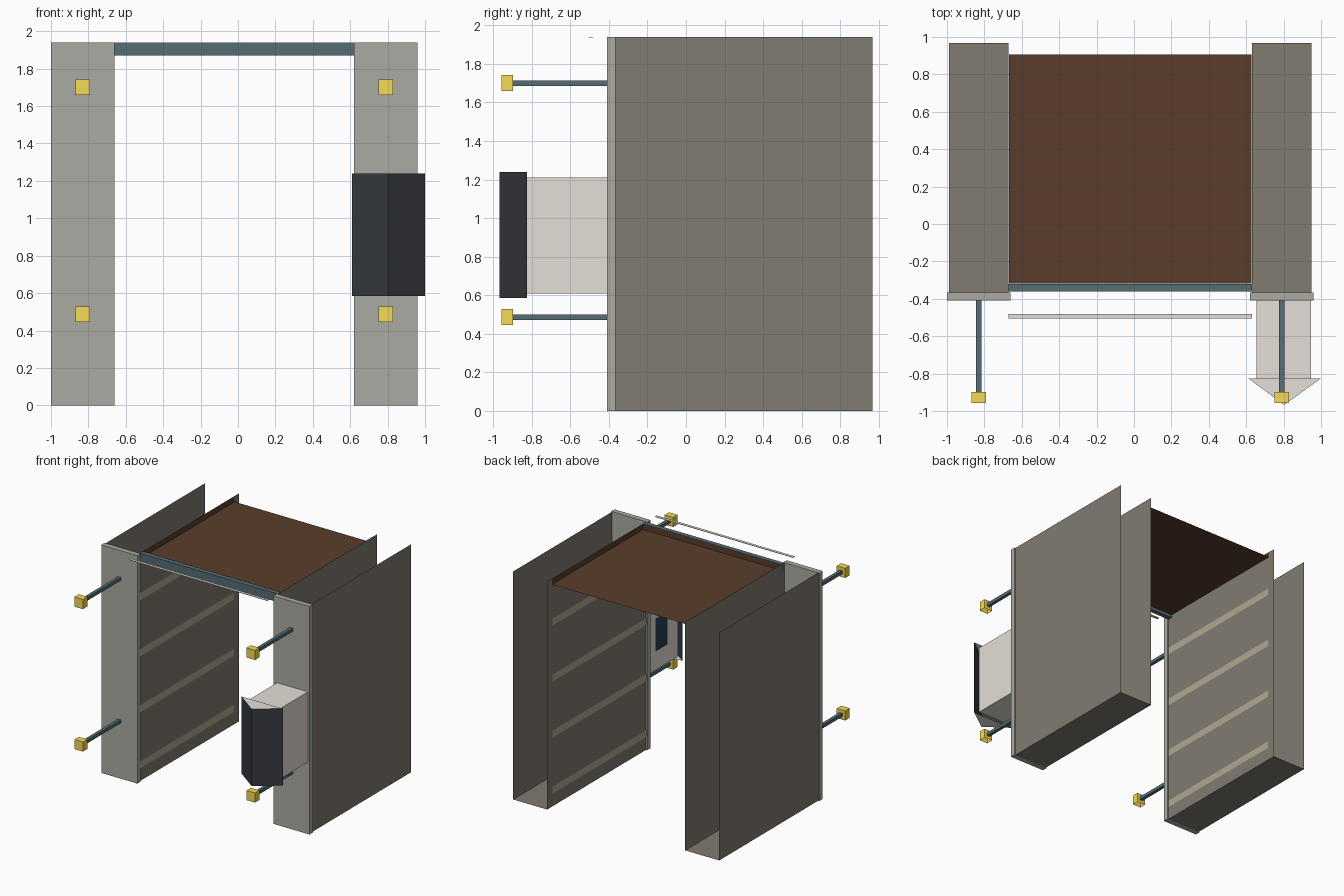
import bpy

if "Cube" in bpy.data.objects:
    bpy.data.objects.remove(bpy.data.objects["Cube"])

CX = -0.02      # mirror plane of the frame
TOP = 1.94


def mat(name, r, g, b):
    m = bpy.data.materials.new(name)
    m.diffuse_color = (r, g, b, 1)
    m.use_nodes = True
    m.node_tree.nodes["Principled BSDF"].inputs["Base Color"].default_value = m.diffuse_color
    return m


WALL = mat("wall_grey", 0.22, 0.20, 0.165)
PANEL = mat("panel_grey", 0.41, 0.41, 0.37)
BROWN = mat("brown", 0.10, 0.047, 0.024)
STEEL = mat("blue_steel", 0.093, 0.153, 0.178)
LIGHT = mat("light_grey", 0.78, 0.745, 0.68)
DARK = mat("dark_plate", 0.037, 0.042, 0.05)
YELLOW = mat("yellow", 0.92, 0.70, 0.09)
BLUE = mat("dark_blue", 0.02, 0.05, 0.09)
RAIL = mat("rail_beige", 0.43, 0.39, 0.28)

# corner order: index = x + 2*y + 4*z
SIDES = {"x-": (0, 4, 6, 2), "x+": (1, 3, 7, 5), "y-": (0, 1, 5, 4),
         "y+": (2, 6, 7, 3), "z-": (0, 2, 3, 1), "z+": (4, 5, 7, 6)}


def mesh(name, verts, faces, *mats):
    me = bpy.data.meshes.new(name)
    me.from_pydata(verts, [], faces)
    for m in mats:
        me.materials.append(m)
    ob = bpy.data.objects.new(name, me)
    bpy.context.collection.objects.link(ob)
    return ob


def box(name, x, y, z, m, skip=()):
    """Box from (min, max) ranges, leaving out the listed sides."""
    v = [(a, b, c) for c in z for b in y for a in x]
    return mesh(name, v, [f for k, f in SIDES.items() if k not in skip], m)


def span(a, b, s):
    """Range at distances a..b from the mirror plane on side s."""
    return tuple(sorted((CX + s * a, CX + s * b)))


for s, side in ((-1, "left"), (1, "right")):
    # hollow pillar, open at the top, front and back
    box(side + "_pillar_walls", span(0.65, 0.97, s), (-0.365, 0.967), (0, TOP),
        WALL, ("y-", "y+", "z+"))
    box(side + "_front_panel", span(0.64, 0.98, s), (-0.41, -0.365), (0, TOP), PANEL)
    # flat rails along the inner wall
    for i in range(4):
        z = 0.11 + 0.477 * i
        hidden = "x-" if s < 0 else "x+"
        box(f"{side}_rail_{i + 1}", span(0.646, 0.649, s), (-0.36, 0.90),
            (z, z + 0.06), RAIL, (hidden, "y-", "y+", "z-", "z+"))
    # rods with square bumpers
    for z, level in ((0.487, "lower"), (1.70, "upper")):
        box(f"{side}_{level}_rod", span(0.796, 0.824, s), (-0.93, -0.41),
            (z - 0.014, z + 0.014), STEEL)
        box(f"{side}_{level}_bumper", span(0.77, 0.85, s), (-0.957, -0.898),
            (z - 0.041, z + 0.041), YELLOW, ("z-",))

# roof tray, lintel and the thin strip in front
INNER = span(0.65, -0.65, 1)
box("roof_tray", span(0.647, -0.647, 1), (-0.319, 0.907), (1.893, TOP - 0.001),
    BROWN, ("z+", "y+"))
box("lintel", INNER, (-0.362, -0.322), (1.87, TOP), STEEL)
box("front_strip", INNER, (-0.506, -0.482), (TOP - 0.004, TOP), LIGHT)

# control housing with a side screen and a wedge-shaped nose
box("control_housing", (0.655, 0.945), (-0.83, -0.41), (0.61, 1.21), LIGHT, ("y+",))
box("side_screen", (0.652, 0.654), (-0.68, -0.52), (0.77, 1.05), BLUE,
    ("x+", "y-", "y+", "z-", "z+"))
tri = [(0.61, -0.825), (0.803, -0.967), (1.0, -0.825)]
verts = [(x, y, z) for z in (0.585, 1.24) for x, y in tri]
nose = mesh("wedge_nose", verts,
            [(0, 1, 4, 3), (1, 2, 5, 4), (0, 2, 1), (3, 4, 5)], DARK, LIGHT)
nose.data.polygons[2].material_index = 1
nose.data.polygons[3].material_index = 1
